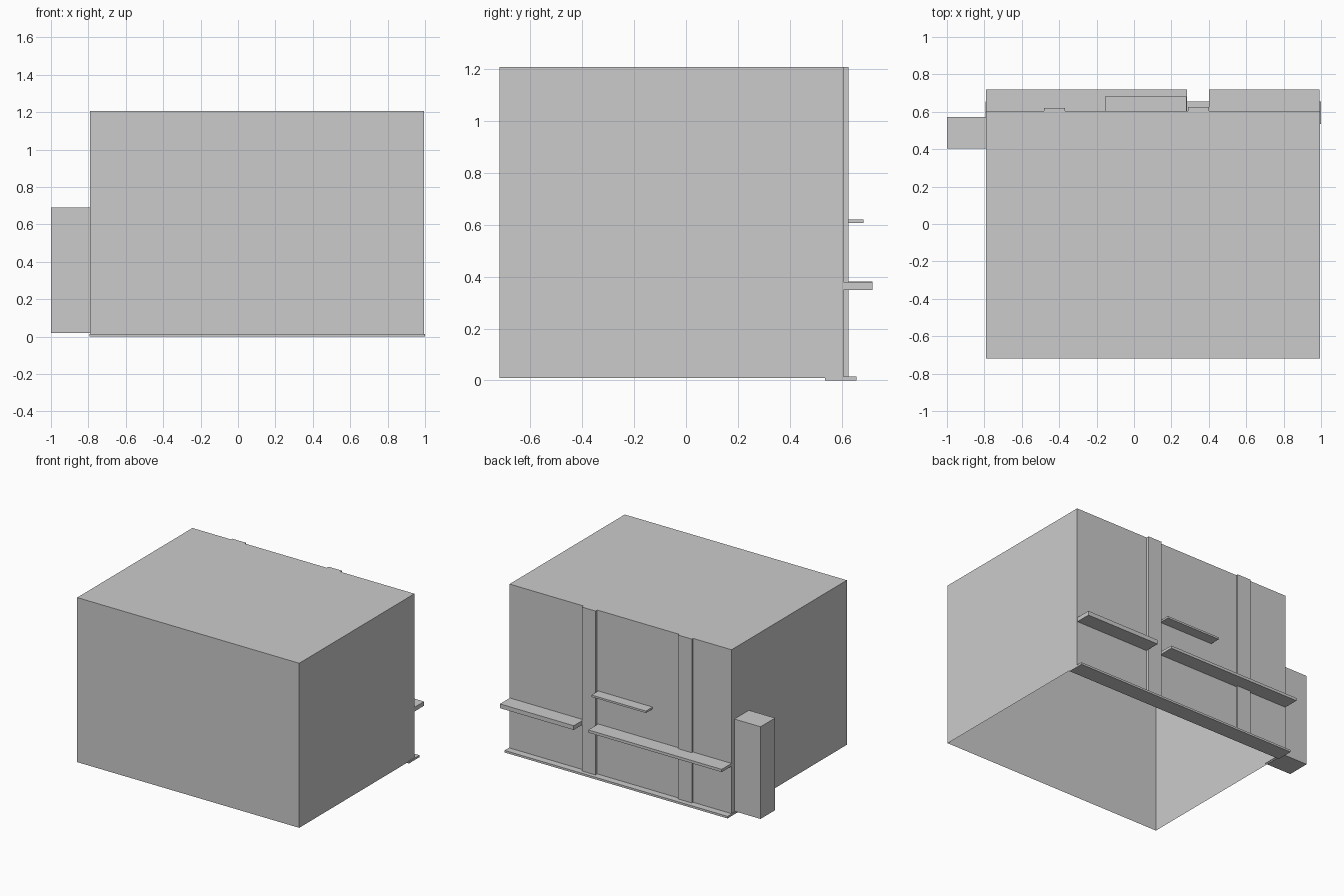
import bpy
import bmesh
from mathutils import Vector

if "Cube" in bpy.data.objects:
    bpy.data.objects.remove(bpy.data.objects["Cube"])


def box(name, xs, ys, zs, open_bottom=False):
    """Box from its x, y and z ranges, optionally without a floor."""
    bm = bmesh.new()
    bmesh.ops.create_cube(bm, size=1)
    for v in bm.verts:
        v.co = Vector([(lo + hi) / 2 + c * (hi - lo)
                       for c, (lo, hi) in zip(v.co, (xs, ys, zs))])
    bm.normal_update()
    if open_bottom:
        floor = [f for f in bm.faces if f.normal.z < -0.5]
        bmesh.ops.delete(bm, geom=floor, context='FACES_ONLY')
    mesh = bpy.data.meshes.new(name)
    bm.to_mesh(mesh)
    bm.free()
    obj = bpy.data.objects.new(name, mesh)
    bpy.context.collection.objects.link(obj)
    return obj


LEFT, RIGHT = -0.79, 0.995
BACK, TOP = 0.605, 1.206

# Main block: thin shell, open underneath
box("main_block", (LEFT, RIGHT), (-0.718, BACK), (0.01, TOP), open_bottom=True)

# Side block, reaching slightly through the left wall
box("side_block", (-1.0, -0.785), (0.405, 0.572), (0.02, 0.69))

# Plinth along the foot of the back wall
box("plinth", (-0.793, 1.0), (0.535, 0.655), (0.0, 0.015))

# Upright pilasters on the back wall
for i, (x, depth) in enumerate([(-0.48, 0.619), (0.29, 0.625)]):
    box(f"pilaster_{i + 1}", (x, x + 0.11), (BACK - 0.01, depth), (0.015, TOP))

# Ledges across the back wall
box("long_ledge", (LEFT, 0.283), (BACK, 0.718), (0.36, 0.38))
box("short_ledge", (0.40, 0.993), (BACK, 0.718), (0.348, 0.379))
box("upper_ledge", (-0.155, 0.282), (BACK, 0.682), (0.606, 0.62))
